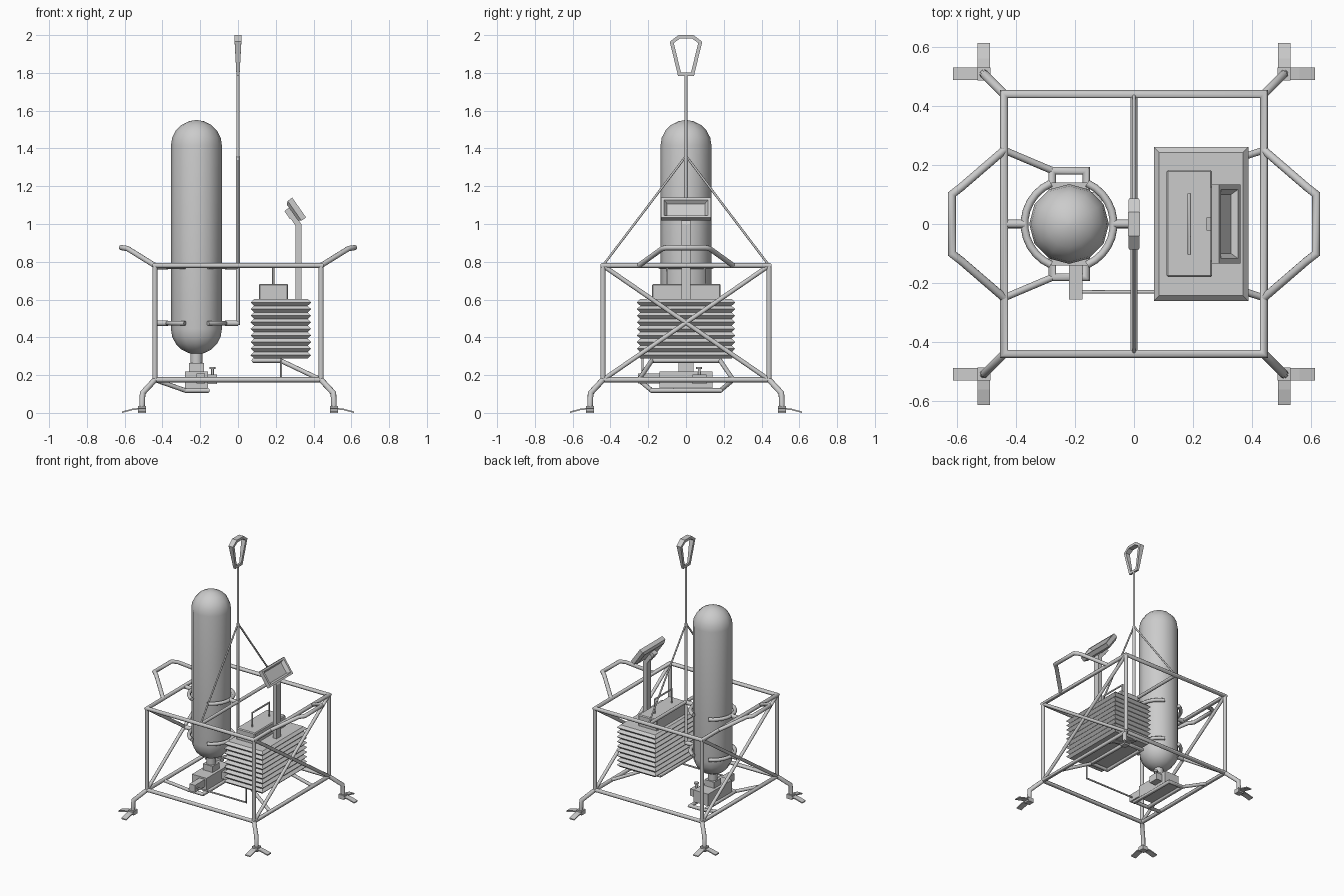
import bpy, bmesh
from math import sin, cos, pi, radians
from mathutils import Vector, Matrix

if "Cube" in bpy.data.objects:
    bpy.data.objects.remove(bpy.data.objects["Cube"])


def finish(name, bm, smooth=True):
    bmesh.ops.recalc_face_normals(bm, faces=bm.faces)
    me = bpy.data.meshes.new(name)
    bm.to_mesh(me)
    bm.free()
    ob = bpy.data.objects.new(name, me)
    bpy.context.collection.objects.link(ob)
    if smooth:
        bpy.ops.object.select_all(action='DESELECT')
        bpy.context.view_layer.objects.active = ob
        ob.select_set(True)
        bpy.ops.object.shade_smooth_by_angle(angle=radians(50))
    return ob


def skin(bm, rings, closed=False):
    """Bridge rings of points with quads; cap the ends unless closed."""
    vs = [[bm.verts.new(p) for p in r] for r in rings]
    n, m = len(vs[0]), len(vs)
    for i in range(m if closed else m - 1):
        a, b = vs[i], vs[(i + 1) % m]
        for k in range(n):
            bm.faces.new((a[k], a[(k + 1) % n], b[(k + 1) % n], b[k]))
    if not closed:
        bm.faces.new(vs[0][::-1])
        bm.faces.new(vs[-1])


def tubes(name, paths, r, closed=False, sides=10):
    """Mitred round tubes along point paths."""
    bm = bmesh.new()
    for path in paths:
        p = [Vector(q) for q in path]
        m = len(p)
        dirs = [(p[(i + 1) % m] - p[i]).normalized() for i in range(m)]
        d = dirs[0]
        u = d.orthogonal().normalized()
        v = d.cross(u)
        ring = [p[0] + (u * cos(2 * pi * k / sides) + v * sin(2 * pi * k / sides)) * r
                for k in range(sides)]
        rings = []
        if closed:
            nrm = dirs[-1] + d
            ring = [q + d * ((p[0] - q).dot(nrm) / d.dot(nrm)) for q in ring]
        rings.append(ring)
        for i in range(1, m):
            d = dirs[i - 1]
            nrm = d + dirs[i] if (closed or i < m - 1) else d
            ring = [q + d * ((p[i] - q).dot(nrm) / d.dot(nrm)) for q in ring]
            rings.append(ring)
        skin(bm, rings, closed)
    return finish(name, bm)


def box(name, x, y, z, bevel=0.0):
    bm = bmesh.new()
    bmesh.ops.create_cube(bm, size=1)
    for v in bm.verts:
        v.co = [(a + b) / 2 + c * (b - a) for (a, b), c in zip((x, y, z), v.co)]
    if bevel:
        bmesh.ops.bevel(bm, geom=bm.edges[:], offset=bevel, segments=1, affect='EDGES')
    return finish(name, bm, False)


def lathe(name, x, y, prof, sides=12):
    bm = bmesh.new()
    skin(bm, [[(x + r * cos(2 * pi * k / sides), y + r * sin(2 * pi * k / sides), z)
               for k in range(sides)] for r, z in prof])
    return finish(name, bm)


W, LO, HI, MID = 0.44, 0.175, 0.78, 0.475
SIGNS = [(sx, sy) for sx in (-1, 1) for sy in (-1, 1)]

# Cubic frame: rails, posts, middle beam, cross braces on both sides
square = [(-W, -W), (W, -W), (W, W), (-W, W)]
tubes("frame_rails", [[(x, y, z) for x, y in square] for z in (LO, HI)], 0.014, True)
tubes("frame_posts", [[(x, y, LO), (x, y, HI)] for x, y in square], 0.014)
tubes("middle_beam", [[(0, -W, HI), (0, W, HI)]], 0.012)
tubes("cross_braces", [[(sx * W, -sy * W, LO), (sx * W, sy * W, HI)] for sx, sy in SIGNS], 0.012)

# Carrying handles left and right
tubes("carry_handles", [[(s * W, 0.25, HI), (s * 0.585, 0.125, 0.87), (s * 0.617, 0.1, 0.875),
                         (s * 0.617, -0.1, 0.875), (s * 0.585, -0.125, 0.87), (s * W, -0.25, HI)]
                        for s in (-1, 1)], 0.014)

# Legs with two splayed toes each
tubes("legs", [[(sx * W, sy * W, LO), (sx * 0.505, sy * 0.505, 0.105),
                (sx * 0.508, sy * 0.508, 0.03)] for sx, sy in SIGNS], 0.015)
for sx, sy in SIGNS:
    c = 0.508
    box("foot_block", (sx * c - 0.022, sx * c + 0.022), (sy * c - 0.022, sy * c + 0.022), (0.006, 0.037))
    bm = bmesh.new()
    for swap in (False, True):
        rings = []
        for along, z in ((0.49, 0.022), (0.56, 0.014), (0.613, 0.0)):
            ring = []
            for across, dz in ((0.488, 0), (0.53, 0), (0.53, 0.008), (0.488, 0.008)):
                a, b = (across, along) if swap else (along, across)
                ring.append((sx * a, sy * b, z + dz))
            rings.append(ring)
        skin(bm, rings)
    finish("foot_toes", bm, False)

# Lifting mast with stays
tubes("mast_lower", [[(-0.07, 0, MID), (0, 0, MID), (0, 0, 1.36)]], 0.011)
tubes("mast_upper", [[(0, 0, 1.35), (0, 0, 1.8)]], 0.008)
tubes("mast_stays", [[(0, s * W, HI), (0, 0, 1.36)] for s in (-1, 1)], 0.006)

# Lifting loop, a band that widens toward the top
outer = [(-0.042, 1.783), (0.042, 1.783), (0.086, 1.965), (0.04, 2.0), (-0.04, 2.0), (-0.086, 1.965)]
inner = [(-0.026, 1.801), (0.026, 1.801), (0.065, 1.958), (0.033, 1.981), (-0.033, 1.981), (-0.065, 1.958)]
bm = bmesh.new()
rings = []
for (yo, zo), (yi, zi) in zip(outer, inner):
    w = 0.008 + (zo - 1.783) * 0.053
    rings.append([(-w, yo, zo), (w, yo, zo), (w, yi, zi), (-w, yi, zi)])
skin(bm, rings, True)
finish("lifting_loop", bm, False)

# Gas tank with domed ends, and its neck
TX, R = -0.22, 0.135
dome = [radians(a) for a in (4, 18, 36, 54, 72, 90)]
prof = [(R * sin(a), 0.445 - R * cos(a)) for a in dome]
prof += [(R * sin(a), 1.415 + R * cos(a)) for a in reversed(dome)]
lathe("tank", TX, 0, prof)
lathe("tank_neck", TX, 0, [(0.032, 0.255), (0.032, 0.335)])

# Two pairs of curved clamps holding the tank
paths, stems = [], []
for z in (MID, HI - 0.005):
    for s in (-1, 1):
        paths.append([(TX + s * 0.151 * cos(radians(a)), 0.151 * sin(radians(a)), z)
                      for a in range(-66, 67, 12)])
        stems.append([(TX + s * 0.15, 0, z), (-W if s < 0 else 0, 0, z)])
tubes("tank_clamps", paths, 0.013)
tubes("clamp_stems", stems, 0.015)

# Pump block and valves below the tank
box("neck_block", (-0.26, -0.18), (-0.04, 0.04), (0.21, 0.265))
box("pump_block", (-0.28, -0.16), (-0.14, 0.14), (0.132, 0.22))
box("front_valve", (-0.22, -0.175), (-0.255, -0.13), (0.155, 0.208))
box("side_valve", (-0.17, -0.11), (0.035, 0.108), (0.152, 0.203))
lathe("valve_stem", -0.135, 0.07, [(0.007, 0.2), (0.007, 0.232), (0.016, 0.232), (0.016, 0.243)], 8)

# Support trays carried on struts from the bottom side rails
for name, s, x1, x2, y, z in (("tank_tray", -1, -0.277, -0.162, 0.181, 0.118),
                              ("battery_tray", 1, 0.225, 0.085, 0.181, 0.277)):
    tubes(name, [[(x1, -y, z), (x2, -y, z), (x2, y, z), (x1, y, z)]], 0.013, True)
    tubes(name + "_struts", [[(s * W, t * 0.25, LO), (x1, t * y, z)] for t in (-1, 1)], 0.012)

# Hose between the front valve and the finned box
tubes("hose", [[(-0.18, -0.23, 0.18), (0.228, -0.23, 0.18), (0.228, -0.23, 0.3)]], 0.006)

# Finned box with a zigzag side profile
bm = bmesh.new()
rings, n, z0, z1 = [], 9, 0.288, 0.602
for i in range(2 * n + 1):
    k = 0.018 if i % 2 == 0 else 0.0
    z = z0 + (z1 - z0) * i / (2 * n)
    x, y = 0.16 - k, 0.26 - k
    rings.append([(0.227 + a * x, b * y, z) for a, b in ((-1, -1), (1, -1), (1, 1), (-1, 1))])
skin(bm, rings)
finish("finned_box", bm, False)

# Top box with wire handle
box("top_box", (0.11, 0.265), (-0.18, 0.183), (0.595, 0.683), 0.006)
tubes("top_handle", [[(0.187, -0.1, 0.67), (0.187, -0.1, 0.785), (0.187, 0.1, 0.785),
                      (0.187, 0.1, 0.67)]], 0.006)

# Display post, bent toward the back of the display
bm = bmesh.new()
skin(bm, [[(x + a * 0.015 * c, b * 0.025, z + a * 0.015 * e)
           for a, b in ((-1, -1), (1, -1), (1, 1), (-1, 1))]
          for x, z, c, e in ((0.32, 0.59, 1, 0), (0.32, 0.995, 1, 0.3), (0.275, 1.06, 0.8, 0.6))])
finish("display_post", bm, False)

# Tilted display with recessed screen and rear knuckle
tilt = Matrix.Translation((0.324, 0, 1.087)) @ Matrix.Rotation(radians(55), 4, 'Y')
bm = bmesh.new()
skin(bm, [[(a * x, b * y, z) for a, b in ((-1, -1), (1, -1), (1, 1), (-1, 1))]
          for x, y, z in ((0.05, 0.115, -0.045), (0.064, 0.133, -0.03), (0.064, 0.133, 0),
                          (0.05, 0.117, 0), (0.04, 0.1, -0.022))])
bm.transform(tilt)
finish("display", bm, False)
ob = box("display_knuckle", (-0.03, 0.02), (-0.022, 0.022), (-0.075, -0.04))
ob.data.transform(tilt)
